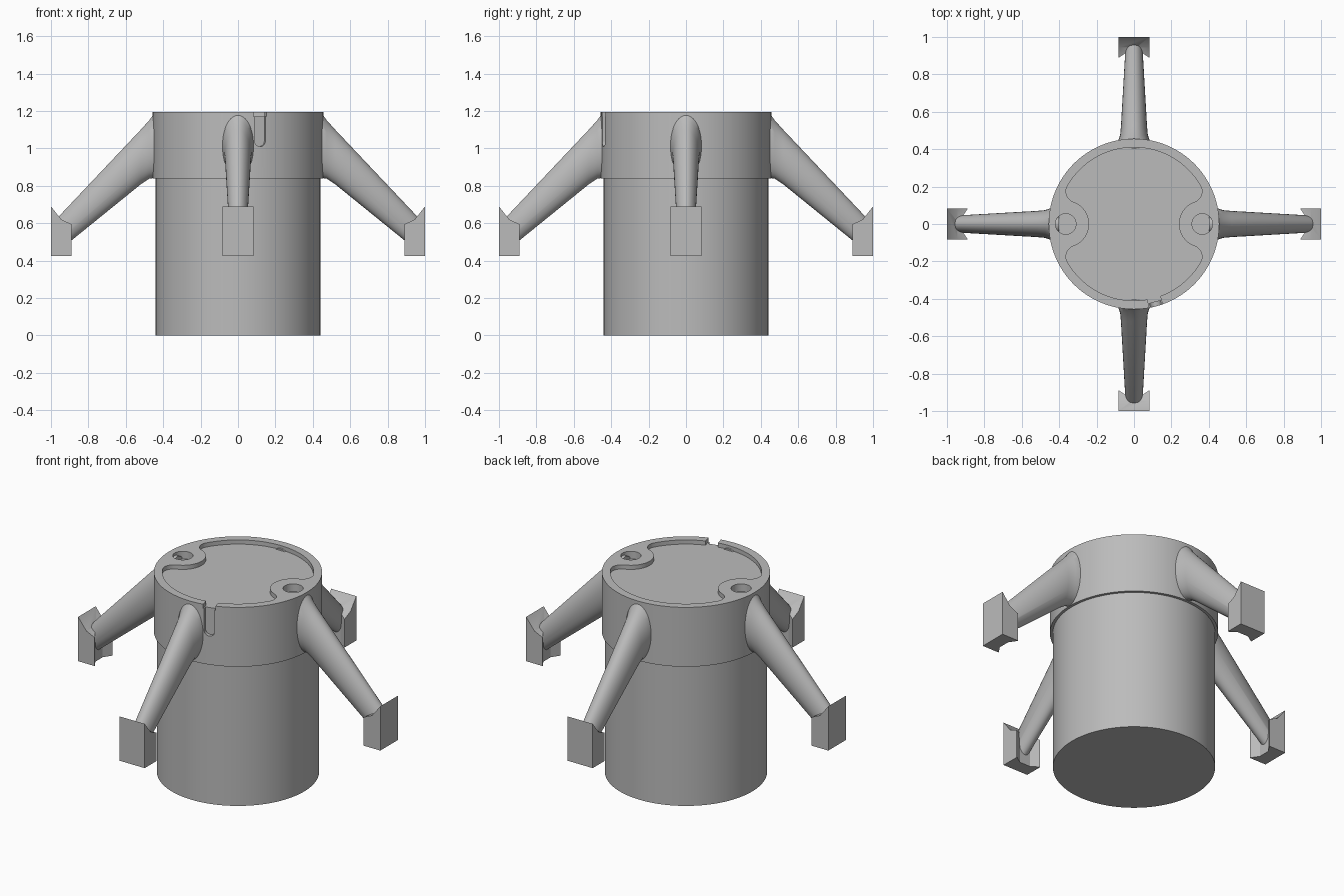
import bpy, bmesh
from math import sin, cos, pi, atan2, sqrt, radians
from mathutils import Matrix

cube = bpy.data.objects.get("Cube")
if cube:
    bpy.data.objects.remove(cube, do_unlink=True)

grey = bpy.data.materials.new("plain grey")
grey.use_nodes = True
grey.diffuse_color = (0.5, 0.5, 0.5, 1)
grey.node_tree.nodes["Principled BSDF"].inputs["Base Color"].default_value = (0.5, 0.5, 0.5, 1)


def finish(name, bm, matrix=Matrix()):
    bm.transform(matrix)
    bmesh.ops.recalc_face_normals(bm, faces=bm.faces)
    mesh = bpy.data.meshes.new(name)
    bm.to_mesh(mesh)
    bm.free()
    mesh.materials.append(grey)
    obj = bpy.data.objects.new(name, mesh)
    bpy.context.collection.objects.link(obj)
    return obj


def prism(name, points, z0, z1, matrix=Matrix()):
    """Extrude a flat outline from z0 to z1."""
    bm = bmesh.new()
    face = bm.faces.new([bm.verts.new((x, y, z0)) for x, y in points])
    new = bmesh.ops.extrude_face_region(bm, geom=[face])["geom"]
    verts = [v for v in new if isinstance(v, bmesh.types.BMVert)]
    bmesh.ops.translate(bm, verts=verts, vec=(0, 0, z1 - z0))
    return finish(name, bm, matrix)


def arc(cx, cy, r, a0, a1, n):
    return [(cx + r * cos(a0 + (a1 - a0) * i / n), cy + r * sin(a0 + (a1 - a0) * i / n))
            for i in range(n + 1)]


def circle(r, n, cx=0, cy=0):
    return arc(cx, cy, r, 0, 2 * pi, n)[:-1]


def cut(objs, cutter):
    """Subtract the cutter from each object, then remove it."""
    cutter.hide_render = True
    for obj in objs:
        mod = obj.modifiers.new("cut", "BOOLEAN")
        mod.operation = "DIFFERENCE"
        mod.solver = "EXACT"
        mod.object = cutter
        bpy.context.view_layer.update()
        dg = bpy.context.evaluated_depsgraph_get()
        mesh = bpy.data.meshes.new_from_object(obj.evaluated_get(dg))
        obj.modifiers.clear()
        obj.data = mesh
    bpy.data.objects.remove(cutter, do_unlink=True)


def smooth(obj):
    bpy.ops.object.select_all(action="DESELECT")
    obj.select_set(True)
    bpy.context.view_layer.objects.active = obj
    bpy.ops.object.shade_smooth_by_angle(angle=radians(30))


# Main drum and wider collar
TOP, FLOOR = 1.195, 1.17
drum = prism("drum", circle(0.44, 96), 0, 0.9)
collar = prism("collar", circle(0.456, 96), 0.84, TOP)

# Lid recess: a big circle with two rounded screw lobes left standing
R, LOBE_X, LOBE_R, FIL = 0.41, 0.365, 0.125, 0.06
fx = ((R - FIL) ** 2 - (LOBE_R + FIL) ** 2 + LOBE_X ** 2) / (2 * LOBE_X)
fy = sqrt((R - FIL) ** 2 - fx ** 2)
a, b = atan2(fy, fx), atan2(fy, fx - LOBE_X)
quarter = (arc(0, 0, R, pi / 2, a, 16) + arc(fx, fy, FIL, a, b - pi, 10)[1:]
           + arc(LOBE_X, 0, LOBE_R, b, pi, 10)[1:])
half = quarter + [(x, -y) for x, y in quarter[-2::-1]]
outline = half[:-1] + [(-x, -y) for x, y in half[:-1]]
cut([collar], prism("recess_cutter", outline, FLOOR, 1.3))

# Screw holes in the lobes
for side in (-1, 1):
    cut([collar], prism("screw_cutter", circle(0.055, 32, side * LOBE_X), 1.15, 1.3))

# Keyway at the front: a gap through the rim and a round-ended slot below it
turn = Matrix.Rotation(radians(15), 4, "Z")
gap = [(-0.036, -0.5), (0.036, -0.5), (0.036, -0.38), (-0.036, -0.38)]
cut([collar], prism("gap_cutter", gap, FLOOR, 1.3, turn))
slot = arc(0, 1.04, 0.03, pi, 2 * pi, 14) + [(0.03, 1.3), (-0.03, 1.3)]
cut([collar], prism("slot_cutter", slot, 0.432, 0.5, turn @ Matrix.Rotation(pi / 2, 4, "X")))

# One tapered leg along +x: x, bottom, top, half width of each oval section
bm = bmesh.new()
rings = []
sections = [(0.40, 0.86, 1.18, 0.085), (0.452, 0.842, 1.182, 0.083), (0.475, 0.838, 1.15, 0.074),
            (0.52, 0.808, 1.1, 0.07), (0.95, 0.46, 0.645, 0.045), (0.97, 0.47, 0.615, 0.035)]
for x, low, high, wide in sections:
    rings.append([bm.verts.new((x, y * wide, (low + high) / 2 + z * (high - low) / 2))
                  for y, z in circle(1, 40)])
for r0, r1 in zip(rings, rings[1:]):
    for i in range(40):
        j = (i + 1) % 40
        bm.faces.new((r0[i], r0[j], r1[j], r1[i]))
bm.faces.new(rings[0])
bm.faces.new(rings[-1])
leg = finish("leg_1", bm)

# Mounting foot: wedge-topped block, hollowed on the inner side
side_profile = [(0.89, 0.425), (1, 0.425), (1, 0.69), (0.945, 0.62), (0.89, 0.595)]
foot = prism("foot_1", side_profile, -0.083, 0.083, Matrix.Rotation(pi / 2, 4, "X"))
hollow = [(0.87, -0.08), (0.89, -0.08), (0.92, -0.035), (0.92, 0.035), (0.89, 0.08), (0.87, 0.08)]
cut([foot], prism("hollow_cutter", hollow, 0.3, 0.8))

# Bolt hole through the outer face
along_x = Matrix.Translation((0, 0, 0.595)) @ Matrix.Rotation(pi / 2, 4, "Y")
cut([foot, leg], prism("bolt_cutter", circle(0.03, 28), 0.94, 1.1, along_x))

for obj in (drum, collar, leg, foot):
    smooth(obj)

# Repeat leg and foot around the collar
for source, name in ((leg, "leg"), (foot, "foot")):
    for i in range(1, 4):
        twin = source.copy()
        twin.name = f"{name}_{i + 1}"
        twin.rotation_euler.z = i * pi / 2
        bpy.context.collection.objects.link(twin)
